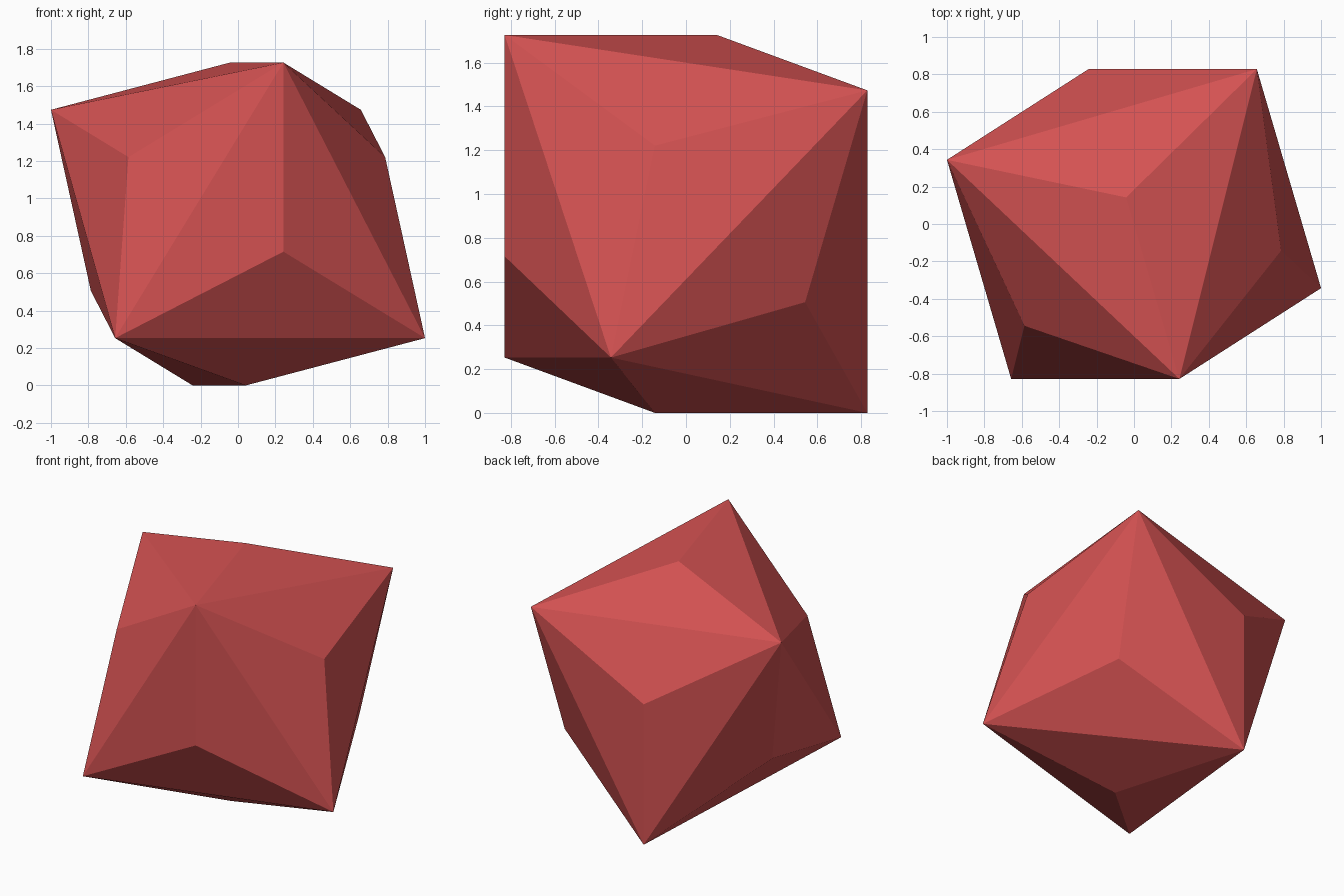
import bpy, bmesh
from itertools import product
from mathutils import Vector

cube = bpy.data.objects.get("Cube")
if cube:
    bpy.data.objects.remove(cube, do_unlink=True)

# Three perpendicular half-axes of a tilted octahedron
AXES = [Vector((-1.0, 0.343, 0.6104)),
        Vector((0.2426, -0.8284, 0.8632)),
        Vector((0.6567, 0.8284, 0.6104))]
CENTRE = Vector((0, 0, 0.8632))
PEAK = 2 ** 0.5 - 1      # height factor of the low pyramid on each face

bm = bmesh.new()
tips = {(i, s): bm.verts.new(CENTRE + AXES[i] * s) for i in range(3) for s in (1, -1)}

# Each octahedron face is raised into a three-sided pyramid
for signs in product((1, -1), repeat=3):
    peak = bm.verts.new(CENTRE + PEAK * sum((a * s for a, s in zip(AXES, signs)), Vector()))
    for i in range(3):
        j = (i + 1) % 3
        bm.faces.new((peak, tips[i, signs[i]], tips[j, signs[j]]))
bmesh.ops.recalc_face_normals(bm, faces=bm.faces)

mesh = bpy.data.meshes.new("faceted_solid")
bm.to_mesh(mesh)
bm.free()
solid = bpy.data.objects.new("faceted_solid", mesh)
bpy.context.collection.objects.link(solid)

# Single red colour
red = bpy.data.materials.new("soft_red")
red.use_nodes = True
colour = (0.65, 0.083, 0.083, 1.0)
red.diffuse_color = colour
red.node_tree.nodes["Principled BSDF"].inputs["Base Color"].default_value = colour
mesh.materials.append(red)
